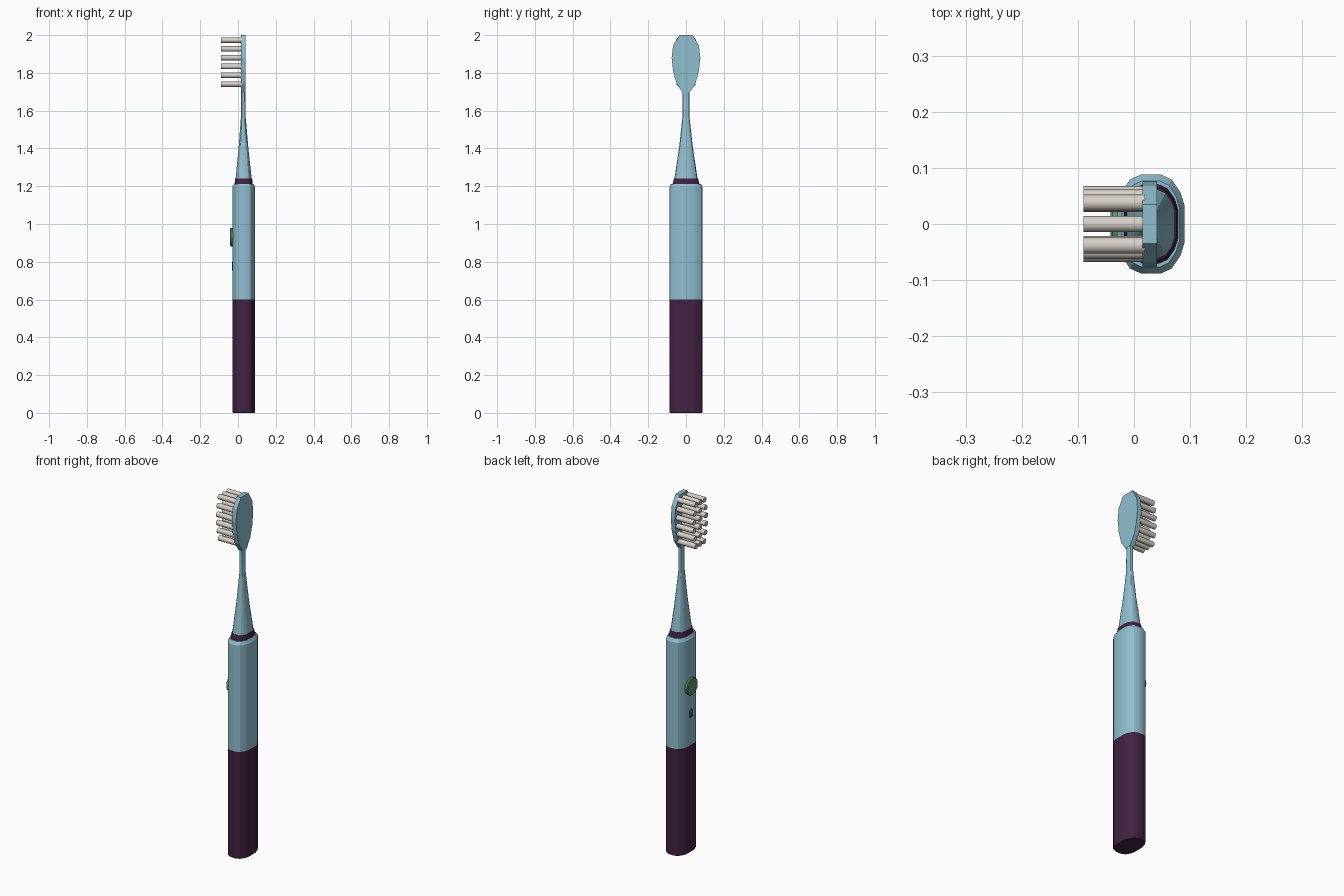
import bpy, bmesh, math
from mathutils import Matrix

if "Cube" in bpy.data.objects:
    bpy.data.objects.remove(bpy.data.objects["Cube"])

def mat(name, c):
    m = bpy.data.materials.new(name)
    m.diffuse_color = (*c, 1)
    m.use_nodes = True
    m.node_tree.nodes["Principled BSDF"].inputs["Base Color"].default_value = m.diffuse_color
    return m

BLUE = mat("light_blue", (0.28, 0.52, 0.63))
PURPLE = mat("dark_purple", (0.055, 0.016, 0.055))
BRISTLE = mat("bristle_white", (0.68, 0.63, 0.58))
GREEN = mat("button_green", (0.10, 0.30, 0.13))
DARK = mat("indicator_green", (0.03, 0.12, 0.06))
CX = 0.03

def finish(name, bm, material, smooth=None):
    bmesh.ops.recalc_face_normals(bm, faces=bm.faces[:])
    me = bpy.data.meshes.new(name)
    bm.to_mesh(me)
    bm.free()
    me.materials.append(material)
    ob = bpy.data.objects.new(name, me)
    bpy.context.collection.objects.link(ob)
    if smooth:
        bpy.context.view_layer.objects.active = ob
        ob.select_set(True)
        bpy.ops.object.shade_smooth_by_angle(angle=math.radians(smooth))
        ob.select_set(False)
    return ob

# rounded cross-section: one unit quadrant mirrored to all four
QUAD = [(1, 0.38), (0.88, 0.64), (0.62, 0.90), (0.3, 1.0)]
SECTION = (QUAD + [(-x, y) for x, y in reversed(QUAD)]
           + [(-x, -y) for x, y in QUAD] + [(x, -y) for x, y in reversed(QUAD)])

def loft(name, rings, material, smooth=25):
    """rings: (z, centre x, half depth, half width)"""
    bm = bmesh.new()
    loops = [[bm.verts.new((cx + hx * x, hy * y, z)) for x, y in SECTION]
             for z, cx, hx, hy in rings]
    n = len(SECTION)
    for a, b in zip(loops, loops[1:]):
        for i in range(n):
            bm.faces.new((a[i], a[(i + 1) % n], b[(i + 1) % n], b[i]))
    bm.faces.new(loops[0])
    bm.faces.new(loops[-1])
    return finish(name, bm, material, smooth)

def rod(bm, x0, x1, y, z, r, sides):
    m = Matrix.Translation(((x0 + x1) / 2, y, z)) @ Matrix.Rotation(math.pi / 2, 4, 'Y')
    bmesh.ops.create_cone(bm, cap_ends=True, segments=sides, radius1=r, radius2=r,
                          depth=x1 - x0, matrix=m)

def box(bm, x0, x1, y0, y1, z0, z1):
    m = (Matrix.Translation(((x0 + x1) / 2, (y0 + y1) / 2, (z0 + z1) / 2))
         @ Matrix.Diagonal((x1 - x0, y1 - y0, z1 - z0, 1)))
    bmesh.ops.create_cube(bm, size=1, matrix=m)

# handle halves, collar and neck
loft("lower_handle", [(0, CX, 0.057, 0.084), (0.006, CX, 0.06, 0.088),
                      (0.6, CX, 0.06, 0.088)], PURPLE)
loft("upper_handle", [(0.6, CX, 0.06, 0.088), (1.195, CX, 0.06, 0.088),
                      (1.213, CX, 0.051, 0.077)], BLUE)
loft("collar", [(1.205, CX, 0.049, 0.072), (1.24, CX, 0.045, 0.064)], PURPLE)
loft("neck", [(1.235, CX, 0.043, 0.062), (1.4, CX - 0.001, 0.026, 0.037),
              (1.56, 0.028, 0.013, 0.019), (1.72, 0.028, 0.012, 0.018)], BLUE)

# oval brush head plate
half = [(0.018, 1.695), (0.05, 1.745), (0.068, 1.81), (0.076, 1.88),
        (0.068, 1.945), (0.035, 2.0)]
outline = half + [(-y, z) for y, z in reversed(half)]
bm = bmesh.new()
face = bm.faces.new([bm.verts.new((0.015, y, z)) for y, z in outline])
ext = bmesh.ops.extrude_face_region(bm, geom=[face])
bmesh.ops.translate(bm, vec=(0.026, 0, 0),
                    verts=[v for v in ext["geom"] if isinstance(v, bmesh.types.BMVert)])
finish("brush_head", bm, BLUE)

# bristle tufts: a middle column and two outer columns following the oval
bm = bmesh.new()
for i in range(6):
    z = 1.741 + i * 0.0465
    outer = (0.036, 0.046, 0.053, 0.053, 0.048, 0.038)[i]
    for y in (-outer, 0, outer):
        rod(bm, -0.09, 0.02, y, z, 0.0145, 12)
finish("bristles", bm, BRISTLE, 40)

# power button
bm = bmesh.new()
rod(bm, -0.042, -0.025, 0, 0.93, 0.048, 24)
top = [e for e in bm.edges if all(v.co.x < -0.04 for v in e.verts)]
bmesh.ops.bevel(bm, geom=top, offset=0.004, segments=1, affect='EDGES')
finish("power_button", bm, GREEN, 30)

# battery indicator: thin frame, level bars
bm = bmesh.new()
X0, X1 = -0.033, -0.028
for y0, y1, z0, z1 in [(-0.012, -0.009, 0.755, 0.797), (0.009, 0.012, 0.755, 0.797),
                       (-0.012, 0.012, 0.755, 0.758), (-0.012, 0.012, 0.794, 0.797),
                       (-0.005, 0.005, 0.797, 0.802)]:
    box(bm, X0, X1, y0, y1, z0, z1)
finish("battery_frame", bm, DARK)
bm = bmesh.new()
for z in (0.762, 0.772):
    box(bm, X0, X1, -0.006, 0.006, z, z + 0.006)
finish("battery_level", bm, GREEN)
